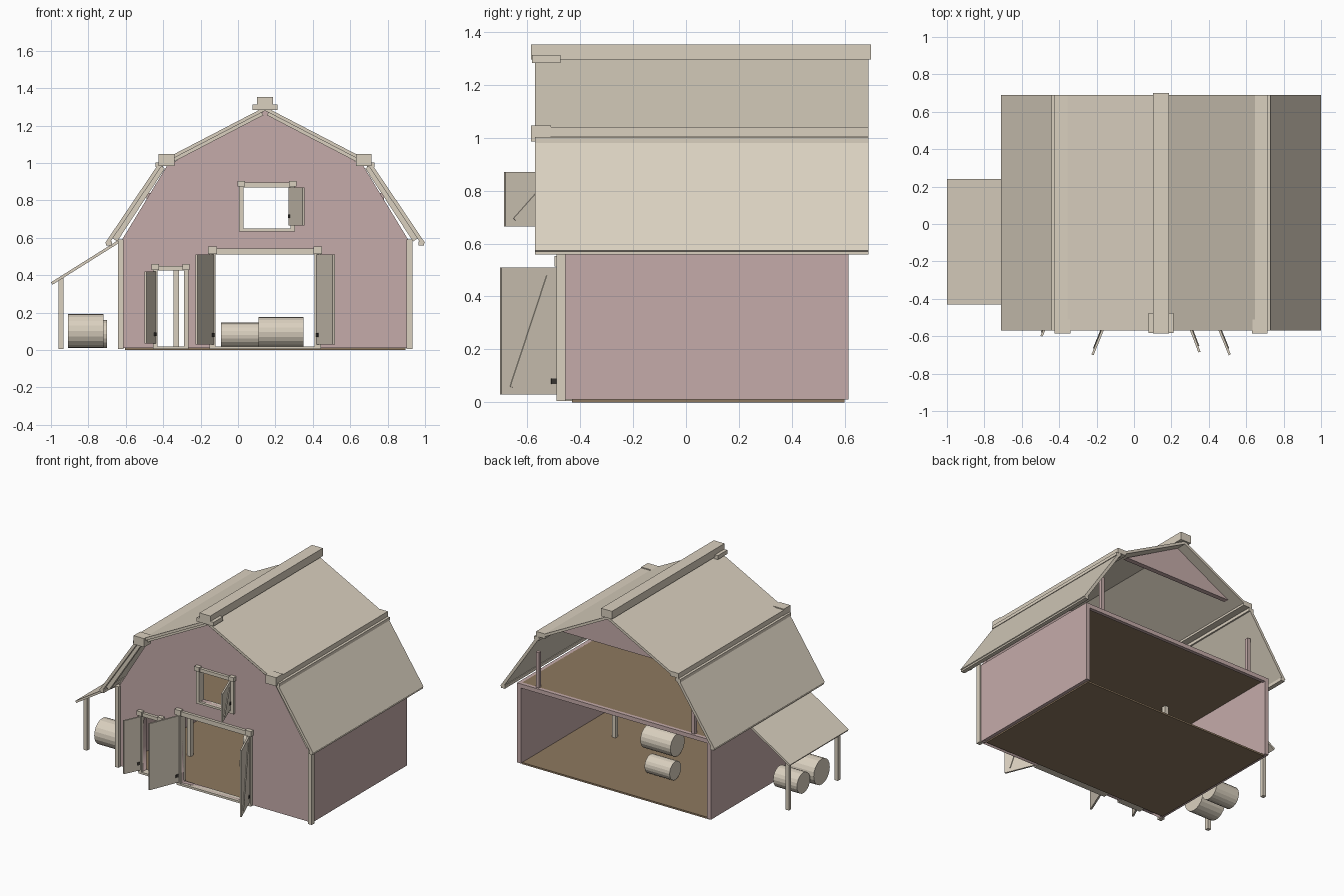
import bpy, bmesh, math
from mathutils import Matrix

if "Cube" in bpy.data.objects:
    bpy.data.objects.remove(bpy.data.objects["Cube"])

C = 0.145  # centre line of the barn


def material(name, r, g, b):
    m = bpy.data.materials.new(name)
    m.diffuse_color = (r, g, b, 1)
    m.use_nodes = True
    m.node_tree.nodes["Principled BSDF"].inputs["Base Color"].default_value = m.diffuse_color
    return m


TRIM = material("pale_timber", 0.70, 0.63, 0.52)
PINK = material("faded_red_boards", 0.56, 0.41, 0.40)
BROWN = material("brown_floor", 0.27, 0.19, 0.115)
DARK = material("dark_iron", 0.05, 0.045, 0.04)


def add_mesh(name, bm, mat):
    bmesh.ops.recalc_face_normals(bm, faces=bm.faces)
    me = bpy.data.meshes.new(name)
    bm.to_mesh(me)
    bm.free()
    me.materials.append(mat)
    ob = bpy.data.objects.new(name, me)
    bpy.context.collection.objects.link(ob)
    return ob


def prism(name, pts, y0, y1, mat):
    """Extrude an x-z profile along y."""
    bm = bmesh.new()
    f = bm.faces.new([bm.verts.new((x, y0, z)) for x, z in pts])
    ext = bmesh.ops.extrude_face_region(bm, geom=[f])["geom"]
    verts = [v for v in ext if isinstance(v, bmesh.types.BMVert)]
    bmesh.ops.translate(bm, verts=verts, vec=(0, y1 - y0, 0))
    return add_mesh(name, bm, mat)


def box(name, x0, x1, y0, y1, z0, z1, mat):
    return prism(name, [(x0, z0), (x1, z0), (x1, z1), (x0, z1)], y0, y1, mat)


def slab(name, a, b, t, y0, y1, mat):
    """Sloped board from a to b in x-z; thickness goes below the line."""
    dx, dz = b[0] - a[0], b[1] - a[1]
    k = t / math.hypot(dx, dz)
    nx, nz = dz * k, -dx * k
    if nz > 0:
        nx, nz = -nx, -nz
    return prism(name, [a, b, (b[0] + nx, b[1] + nz), (a[0] + nx, a[1] + nz)], y0, y1, mat)


def barrel(name, x0, x1, y, r, z0):
    bm = bmesh.new()
    m = Matrix.Translation(((x0 + x1) / 2, y, z0 + r)) @ Matrix.Rotation(math.pi / 2, 4, 'Y')
    bmesh.ops.create_cone(bm, cap_ends=True, segments=20, radius1=r, radius2=r,
                          depth=x1 - x0, matrix=m)
    return add_mesh(name, bm, TRIM)


# Front wall with three openings, made from a filled outline
openings = {"window": (0.03, 0.28, 0.65, 0.87),
            "main_door": (-0.12, 0.41, 0.02, 0.51),
            "side_door": (-0.43, -0.29, 0.02, 0.425)}
half = [(0.765, 0.01), (0.765, 0.59), (0.525, 0.985), (0, 1.28)]
outline = [(C + x, z) for x, z in half] + [(C - x, z) for x, z in half[-2::-1]]
loops = [outline] + [[(a, c), (b, c), (b, d), (a, d)] for a, b, c, d in openings.values()]
curve = bpy.data.curves.new("wall_outline", 'CURVE')
curve.dimensions = '2D'
curve.fill_mode = 'BOTH'
curve.extrude = 0.018
for loop in loops:
    s = curve.splines.new('POLY')
    s.points.add(len(loop) - 1)
    for p, (x, z) in zip(s.points, loop):
        p.co = (x, z, 0, 1)
    s.use_cyclic_u = True
tmp = bpy.data.objects.new("wall_outline", curve)
bpy.context.collection.objects.link(tmp)
dg = bpy.context.evaluated_depsgraph_get()
wall_mesh = bpy.data.meshes.new_from_object(tmp.evaluated_get(dg))
bpy.data.objects.remove(tmp)
wall_mesh.transform(Matrix.Translation((0, -0.45, 0)) @ Matrix.Rotation(math.pi / 2, 4, 'X'))
wall_mesh.materials.clear()
wall_mesh.materials.append(PINK)
bpy.context.collection.objects.link(bpy.data.objects.new("front_wall", wall_mesh))

# Floors, back gable and loft edge beam
box("ground_floor", C - 0.75, C + 0.75, -0.43, 0.60, 0, 0.012, BROWN)
box("loft_floor", C - 0.75, C + 0.75, -0.43, 0.59, 0.565, 0.585, BROWN)
box("loft_edge_beam", C - 0.75, C + 0.75, 0.59, 0.615, 0.555, 0.585, PINK)
prism("back_gable", [(C - 0.43, 1.05), (C + 0.43, 1.05), (C, 1.28)], 0.58, 0.615, PINK)

# Mirrored sides: walls, posts, roof slopes, rafters and kink beams
for side, s in (("left", -1), ("right", 1)):
    def X(o):
        return C + s * o

    def sbox(name, a, b, *rest):
        return box(side + "_" + name, min(X(a), X(b)), max(X(a), X(b)), *rest)

    sbox("wall", 0.745, 0.775, -0.455, 0.615, 0.01, 0.585, PINK)
    sbox("corner_post", 0.757, 0.787, -0.49, -0.455, 0.005, 0.59, TRIM)
    sbox("loft_strut", 0.61, 0.635, 0.575, 0.60, 0.585, 0.84, PINK)
    sbox("inner_post", 0.46, 0.49, -0.09, -0.06, 0.01, 0.565, TRIM)
    slab(side + "_upper_roof", (X(0), 1.30), (X(0.53), 1.025), 0.018, -0.57, 0.69, TRIM)
    slab(side + "_lower_roof", (X(0.56), 1.01), (X(0.855), 0.573), 0.02, -0.57, 0.69, TRIM)
    slab(side + "_upper_rafter", (X(0.02), 1.275), (X(0.53), 1.01), 0.022, -0.55, -0.525, TRIM)
    slab(side + "_lower_rafter", (X(0.565), 0.99), (X(0.82), 0.60), 0.035, -0.55, -0.525, TRIM)
    sbox("kink_beam", 0.50, 0.57, -0.57, 0.69, 1.005, 1.04, TRIM)
    sbox("kink_strip", 0.545, 0.585, -0.57, 0.69, 0.98, 1.002, TRIM)
    sbox("kink_beam_end", 0.485, 0.57, -0.585, -0.51, 0.985, 1.047, TRIM)
    sbox("eave_strip", 0.82, 0.85, -0.57, 0.69, 0.558, 0.58, TRIM)

# Ridge beam and its front block
box("ridge_beam", C - 0.043, C + 0.043, -0.585, 0.70, 1.295, 1.352, TRIM)
box("ridge_front_block", C - 0.067, C + 0.067, -0.583, -0.475, 1.283, 1.312, TRIM)

# Opening frames: jambs, lintel, corner blocks and sill
for name, (a, b, c, d) in openings.items():
    w = 0.033 if name == "main_door" else 0.025
    box(name + "_left_jamb", a - w, a, -0.488, -0.43, c, d, TRIM)
    box(name + "_right_jamb", b, b + w, -0.488, -0.43, c, d, TRIM)
    box(name + "_lintel", a - w, b + w, -0.488, -0.43, d, d + w, TRIM)
    for tag, x in (("left", a - w / 2), ("right", b + w / 2)):
        r = w / 2 + 0.007
        box(f"{name}_{tag}_block", x - r, x + r, -0.497, -0.46, d + 0.004, d + w + 0.01, TRIM)
    box(name + "_sill", a - w, b + w, -0.485, -0.43, c - 0.015, c, TRIM)


# Open doors swung outward, each with a diagonal brace and a hinge
def door(name, hinge, tip, z0, z1, out):
    dx, dy = tip[0] - hinge[0], tip[1] - hinge[1]
    n = math.hypot(dx, dy)
    ya, yb = sorted((out * 0.005, out * 0.011))
    parts = [box(name + "_panel", 0, n, -0.006, 0.006, z0, z1, TRIM),
             slab(name + "_brace", (n * 0.2, z1 - 0.03), (n * 0.85, z0 + 0.03), 0.01, ya, yb, TRIM),
             box(name + "_hinge", 0.005, 0.027, -0.011, 0.011, z0 + 0.04, z0 + 0.06, DARK)]
    for p in parts:
        p.location = (hinge[0], hinge[1], 0)
        p.rotation_euler.z = math.atan2(dy, dx)


door("main_right_door", (0.425, -0.487), (0.512, -0.70), 0.03, 0.51, 1)
door("main_left_door", (-0.135, -0.487), (-0.222, -0.70), 0.03, 0.51, -1)
door("side_opening_door", (-0.443, -0.487), (-0.495, -0.60), 0.035, 0.42, -1)
door("window_shutter", (0.275, -0.487), (0.35, -0.685), 0.665, 0.87, 1)

# Lean-to shelter
slab("lean_to_roof", (-1.0, 0.362), (-0.64, 0.588), 0.015, -0.43, 0.24, TRIM)
for tag, y in (("front", -0.39), ("back", 0.17)):
    box("lean_to_" + tag + "_post", -0.96, -0.934, y, y + 0.027, 0.005, 0.385, TRIM)

# Round bales inside and under the shelter
barrel("large_inner_bale", 0.11, 0.35, -0.06, 0.081, 0.015)
barrel("small_inner_bale", -0.09, 0.11, 0.25, 0.066, 0.015)
barrel("large_outer_bale", -0.91, -0.72, -0.25, 0.092, 0.01)
barrel("small_outer_bale", -0.89, -0.70, -0.07, 0.075, 0.01)
